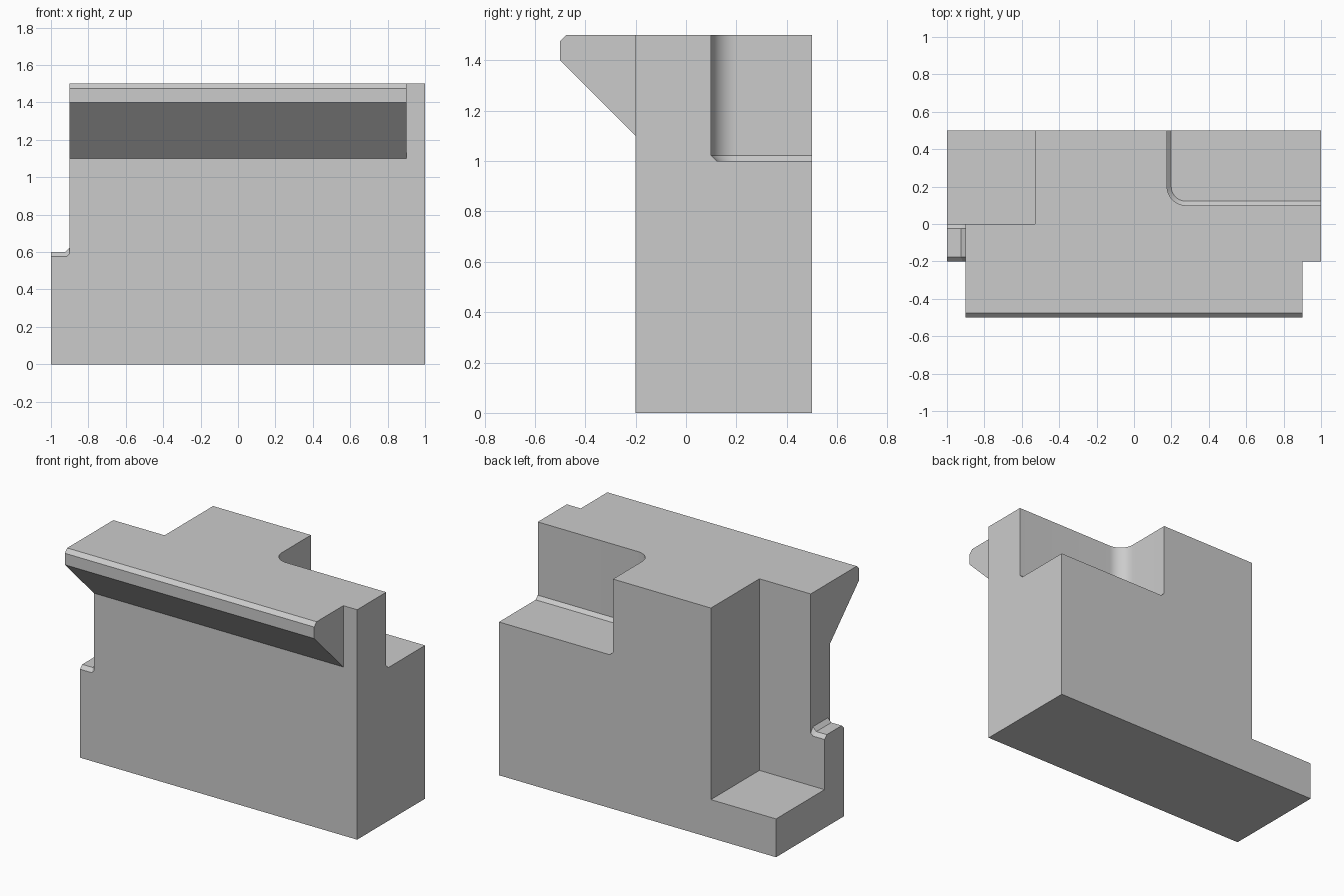
import bpy, bmesh, math

if "Cube" in bpy.data.objects:
    bpy.data.objects.remove(bpy.data.objects["Cube"])

grey = bpy.data.materials.new("plain grey")
grey.diffuse_color = (0.6, 0.6, 0.6, 1)
grey.use_nodes = True
grey.node_tree.nodes["Principled BSDF"].inputs["Base Color"].default_value = grey.diffuse_color


def loft(name, rings):
    """Solid skinned through matching closed rings of points, capped at both ends."""
    bm = bmesh.new()
    vs = [[bm.verts.new(p) for p in ring] for ring in rings]
    n = len(vs[0])
    for a, b in zip(vs, vs[1:]):
        for i in range(n):
            j = (i + 1) % n
            bm.faces.new((a[i], a[j], b[j], b[i]))
    bm.faces.new(vs[0])
    bm.faces.new(vs[-1])
    bmesh.ops.recalc_face_normals(bm, faces=bm.faces)
    me = bpy.data.meshes.new(name)
    bm.to_mesh(me)
    bm.free()
    ob = bpy.data.objects.new(name, me)
    bpy.context.collection.objects.link(ob)
    me.materials.append(grey)
    return ob


def box(name, x0, x1, y0, y1, z0, z1):
    return loft(name, [[(x0, y0, z), (x1, y0, z), (x1, y1, z), (x0, y1, z)] for z in (z0, z1)])


def combine(target, tool, operation):
    """Apply a boolean and remove the tool."""
    bpy.context.view_layer.objects.active = target
    mod = target.modifiers.new("cut", 'BOOLEAN')
    mod.operation, mod.solver, mod.object = operation, 'EXACT', tool
    bpy.ops.object.modifier_apply(modifier=mod.name)
    bpy.data.objects.remove(tool)


# Main block
body = box("body", -1, 1, -0.2, 0.5, 0, 1.5)

# Open pocket at the back left, and the cut above the small left foot
combine(body, box("back_left_cutter", -1.2, -0.53, 0, 0.7, 0.25, 1.7), 'DIFFERENCE')
combine(body, box("left_side_cutter", -1.2, -0.9, -0.4, 0.2, 0.5, 1.7), 'DIFFERENCE')


# Pocket at the back right: rounded upright corner, small chamfer round the floor
def pocket_ring(inset, z, cx=0.277, cy=0.2):
    r = 0.1 - inset
    arc = [(cx + r * math.cos(a), cy + r * math.sin(a), z)
           for a in (math.pi * (1 + i / 24) for i in range(13))]
    return arc + [(1.2, cy - r, z), (1.2, 0.7, z), (cx - r, 0.7, z)]


pocket = loft("back_right_cutter",
              [pocket_ring(0.022, 1.0), pocket_ring(0, 1.022), pocket_ring(0, 1.7)])
combine(body, pocket, 'DIFFERENCE')


# Left foot top: chamfered front and back edges, sloped blend into the wall
def foot_ring(y, top, slope):
    return [(-1, y, 0.4), (-1, y, top), (-0.9 - slope, y, top),
            (-0.9, y, top + slope), (-0.85, y, top + slope), (-0.85, y, 0.4)]


foot = loft("left_foot", [foot_ring(-0.2, 0.577, 0.016), foot_ring(-0.177, 0.6, 0.025),
                          foot_ring(-0.023, 0.6, 0.025), foot_ring(0, 0.577, 0.016)])
combine(body, foot, 'UNION')

# Overhanging front lip
profile = [(-0.15, 1.1), (-0.2, 1.1), (-0.5, 1.4), (-0.5, 1.475), (-0.475, 1.5), (-0.15, 1.5)]
lip = loft("front_lip", [[(x, y, z) for y, z in profile] for x in (-0.9, 0.9)])
combine(body, lip, 'UNION')

# Merge flat regions and smooth only the rounded corner
bm = bmesh.new()
bm.from_mesh(body.data)
bmesh.ops.remove_doubles(bm, verts=bm.verts, dist=0.0005)
bmesh.ops.dissolve_limit(bm, angle_limit=math.radians(0.5), verts=bm.verts, edges=bm.edges)
bm.to_mesh(body.data)
bm.free()
bpy.ops.object.select_all(action='DESELECT')
body.select_set(True)
bpy.context.view_layer.objects.active = body
bpy.ops.object.shade_smooth_by_angle(angle=math.radians(25))
